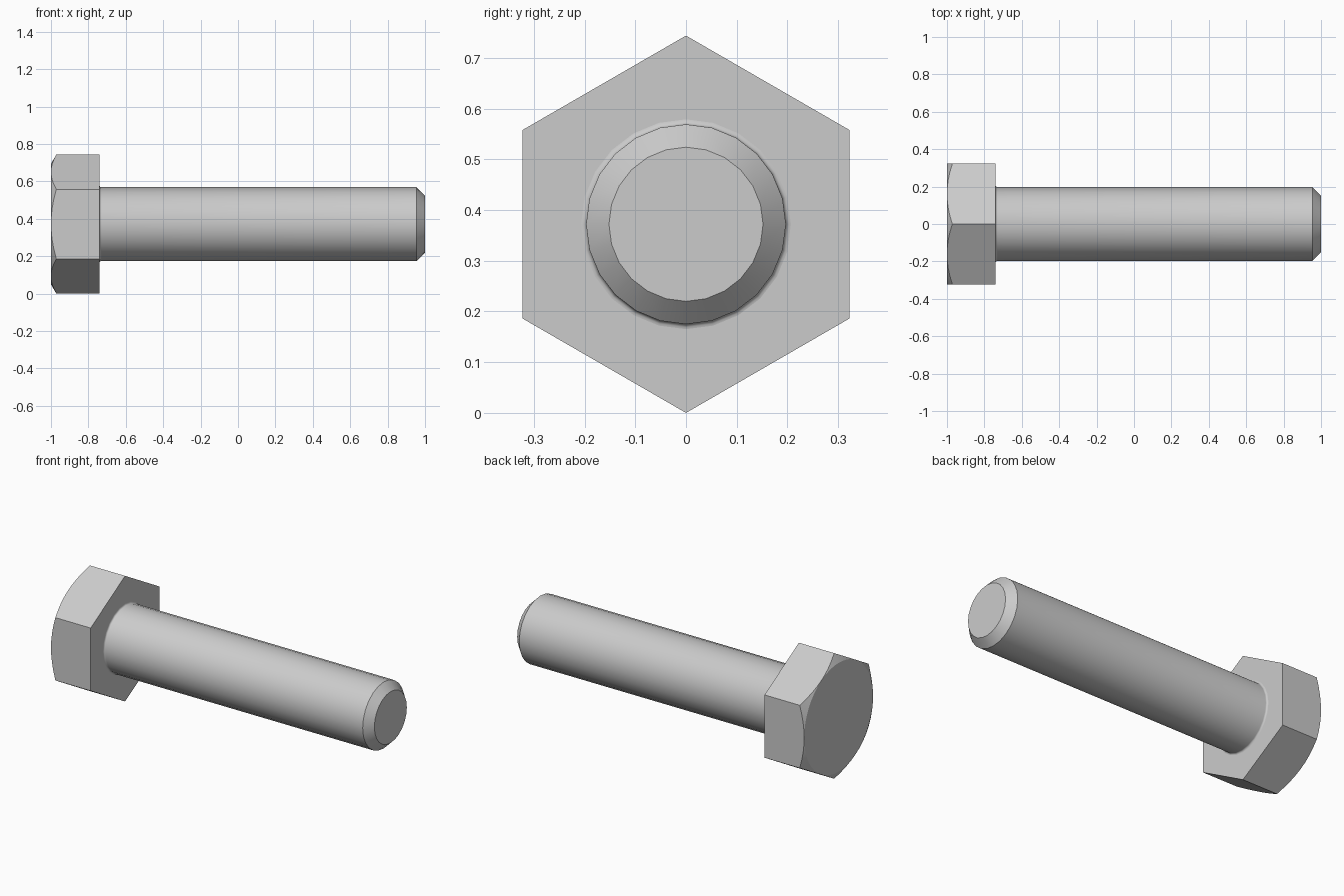
import bpy, bmesh, math

if "Cube" in bpy.data.objects:
    bpy.data.objects.remove(bpy.data.objects["Cube"])

R_HEX = 0.372                              # head corner radius, also the axis height
APOTHEM = R_HEX * math.cos(math.pi / 6)
R_SHANK, FILLET = 0.197, 0.010
X_UNDER = -0.74                            # underside of the head

steel = bpy.data.materials.new("steel grey")
steel.diffuse_color = (0.6, 0.6, 0.6, 1)
steel.use_nodes = True
steel.node_tree.nodes["Principled BSDF"].inputs["Base Color"].default_value = steel.diffuse_color


def poly_radius(a, sides, corner):
    """Distance from centre to the edge of a regular polygon at angle a."""
    half = math.pi / sides
    return corner * math.cos(half) / math.cos(a % (2 * half) - half)


def loft(name, count, rings, cap_first=False, cap_last=False):
    """Skin rings around the x axis; each ring maps an angle to (x, radius)."""
    bm = bmesh.new()
    loops = []
    for ring in rings:
        loop = []
        for i in range(count):
            a = 2 * math.pi * i / count
            x, r = ring(a)
            loop.append(bm.verts.new((x, r * math.sin(a), R_HEX + r * math.cos(a))))
        loops.append(loop)
    for p, q in zip(loops, loops[1:]):
        for i in range(count):
            j = (i + 1) % count
            bm.faces.new((p[i], p[j], q[j], q[i]))
    if cap_first:
        bm.faces.new(loops[0][::-1])
    if cap_last:
        bm.faces.new(loops[-1])
    bmesh.ops.remove_doubles(bm, verts=bm.verts, dist=1e-5)
    # Outward winding
    bmesh.ops.recalc_face_normals(bm, faces=bm.faces)
    cap = max(bm.faces, key=lambda f: len(f.verts))
    if cap.normal.x * cap.calc_center_median().x < 0:
        bmesh.ops.reverse_faces(bm, faces=bm.faces)
    mesh = bpy.data.meshes.new(name)
    bm.to_mesh(mesh)
    bm.free()
    mesh.materials.append(steel)
    obj = bpy.data.objects.new(name, mesh)
    bpy.context.collection.objects.link(obj)
    bpy.ops.object.select_all(action='DESELECT')
    obj.select_set(True)
    bpy.context.view_layer.objects.active = obj
    bpy.ops.object.shade_smooth_by_angle(angle=math.radians(25))
    return obj


def hexagon(a):
    return poly_radius(a, 6, R_HEX)


# Hex head: round end face, 30 degree conical chamfer, flats, underside with a hole
loft("hex_head", 48, [
    lambda a: (-1, APOTHEM),
    lambda a: (-1 + (hexagon(a) - APOTHEM) * math.tan(math.pi / 6), hexagon(a)),
    lambda a: (X_UNDER, hexagon(a)),
    lambda a: (X_UNDER, poly_radius(a, 24, R_SHANK + FILLET)),
], cap_first=True)

# Shank: fillet under the head, plain cylinder, chamfered tip
profile = []
for k in range(5):
    t = math.pi / 2 * k / 4
    profile.append((X_UNDER + FILLET * (1 - math.cos(t)),
                    R_SHANK + FILLET * (1 - math.sin(t))))
profile += [(0.955, R_SHANK), (1, 0.152)]
loft("shank", 24, [lambda a, p=p: p for p in profile], cap_last=True)
